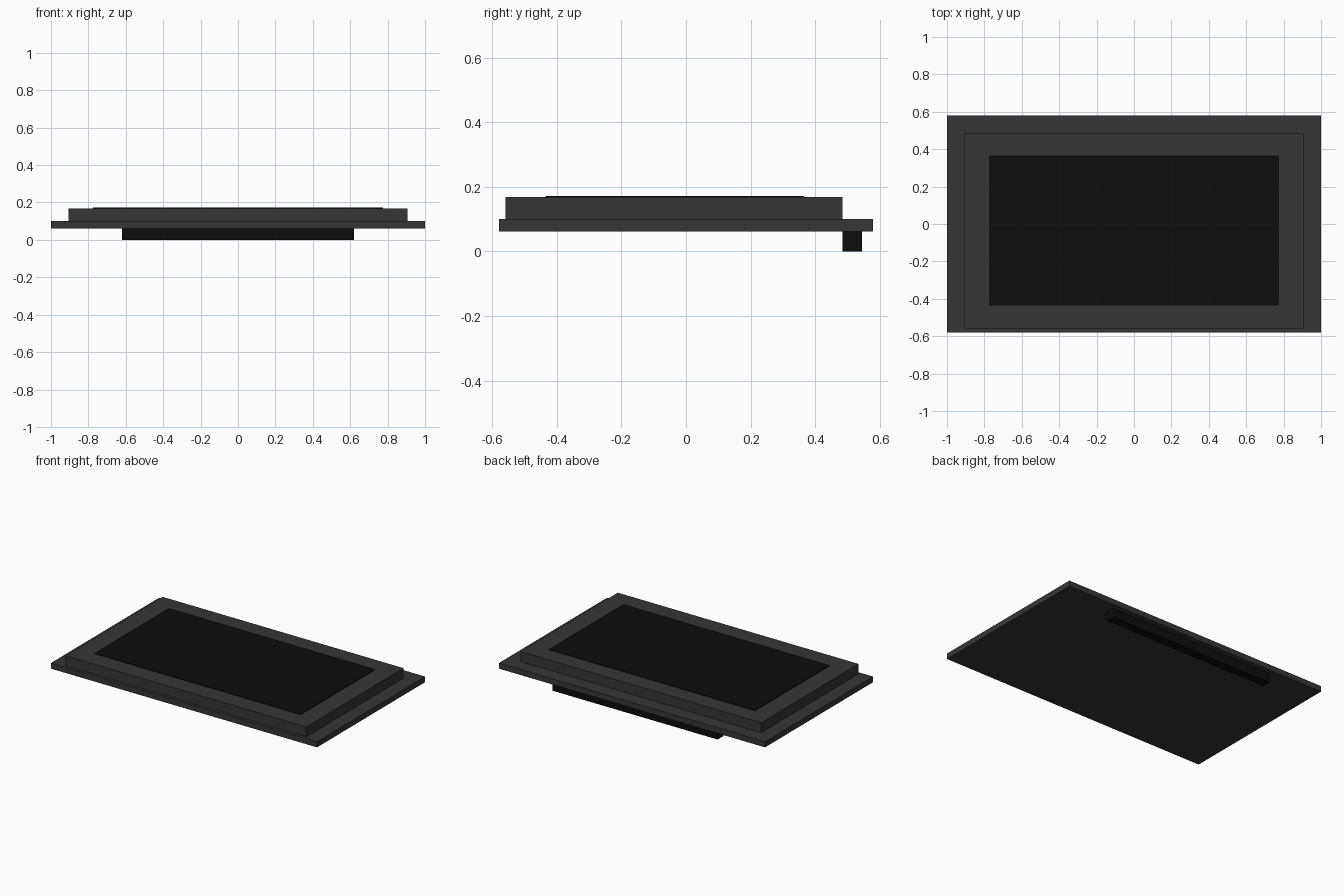
import bpy

cube = bpy.data.objects.get("Cube")
if cube:
    bpy.data.objects.remove(cube, do_unlink=True)


def material(name, value):
    mat = bpy.data.materials.new(name)
    mat.use_nodes = True
    colour = (value, value, value, 1)
    mat.diffuse_color = colour
    mat.node_tree.nodes["Principled BSDF"].inputs["Base Color"].default_value = colour
    return mat


def box(name, low, high, mat):
    """Axis-aligned box between two corners."""
    centre = [(a + b) / 2 for a, b in zip(low, high)]
    bpy.ops.mesh.primitive_cube_add(size=1, location=centre)
    obj = bpy.context.object
    obj.name = name
    obj.scale = [b - a for a, b in zip(low, high)]
    bpy.ops.object.transform_apply(location=False, rotation=False, scale=True)
    obj.data.materials.append(mat)
    return obj


grey = material("dark grey", 0.037)
black = material("black", 0.004)

# Wide base plate with the raised housing on top
box("base_plate", (-1.0, -0.58, 0.062), (1.0, 0.58, 0.10), grey)
box("raised_housing", (-0.905, -0.56, 0.10), (0.905, 0.485, 0.168), grey)

# Thin screen panel standing just proud of the housing
box("screen_panel", (-0.775, -0.435, 0.166), (0.775, 0.365, 0.172), black)

# Foot bar under the rear edge
box("rear_foot", (-0.62, 0.485, 0.0), (0.62, 0.545, 0.062), black)
